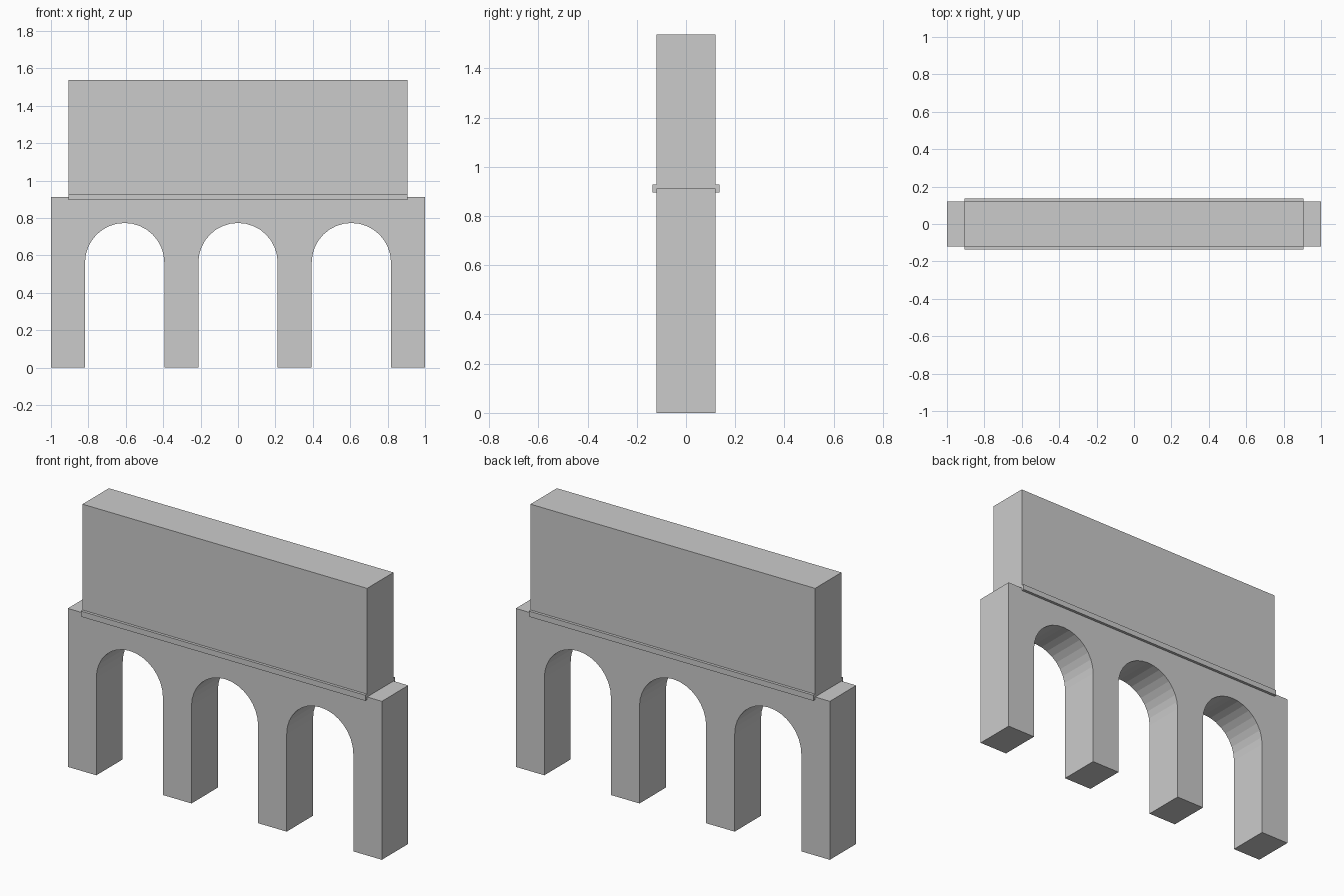
import bpy, bmesh, math

if "Cube" in bpy.data.objects:
    bpy.data.objects.remove(bpy.data.objects["Cube"])

stone = bpy.data.materials.new("grey stone")
stone.diffuse_color = (0.6, 0.6, 0.6, 1)
stone.use_nodes = True
stone.node_tree.nodes["Principled BSDF"].inputs["Base Color"].default_value = stone.diffuse_color


def extrude_profile(name, pts, depth):
    """Closed (x, z) outline extruded along y, centred on y = 0."""
    bm = bmesh.new()
    face = bm.faces.new([bm.verts.new((x, -depth / 2, z)) for x, z in pts])
    ext = bmesh.ops.extrude_face_region(bm, geom=[face])
    verts = [g for g in ext["geom"] if isinstance(g, bmesh.types.BMVert)]
    bmesh.ops.translate(bm, verts=verts, vec=(0, depth, 0))
    bmesh.ops.recalc_face_normals(bm, faces=bm.faces[:])
    mesh = bpy.data.meshes.new(name)
    bm.to_mesh(mesh)
    bm.free()
    mesh.materials.append(stone)
    ob = bpy.data.objects.new(name, mesh)
    bpy.context.collection.objects.link(ob)
    return ob


def box_outline(half_x, z0, z1):
    return [(-half_x, z0), (half_x, z0), (half_x, z1), (-half_x, z1)]


DEPTH, WALL_TOP, TOP = 0.24, 0.912, 1.537
PIER = 2 / 11
RADIUS = (2 - 4 * PIER) / 6
SPRING = 0.773 - RADIUS
SEGMENTS = 16

# Arcade wall: one outline running along the ground and over three arches
outline = [(-1, WALL_TOP), (-1, 0)]
for i in (-1, 0, 1):
    cx = i * (2 * RADIUS + PIER)
    outline.append((cx - RADIUS, 0))
    for k in range(SEGMENTS + 1):
        a = math.pi * (1 - k / SEGMENTS)
        outline.append((cx + RADIUS * math.cos(a), SPRING + RADIUS * math.sin(a)))
    outline.append((cx + RADIUS, 0))
outline += [(1, 0), (1, WALL_TOP)]
extrude_profile("arcade_wall", outline, DEPTH)

# Solid upper storey
extrude_profile("upper_wall", box_outline(0.906, WALL_TOP, TOP), DEPTH)

# Thin ledge strips on the front and back
for name, side in (("front_ledge", -1), ("back_ledge", 1)):
    ledge = extrude_profile(name, box_outline(0.906, 0.896, 0.928), 0.016)
    ledge.location.y = side * (DEPTH / 2 + 0.008)
